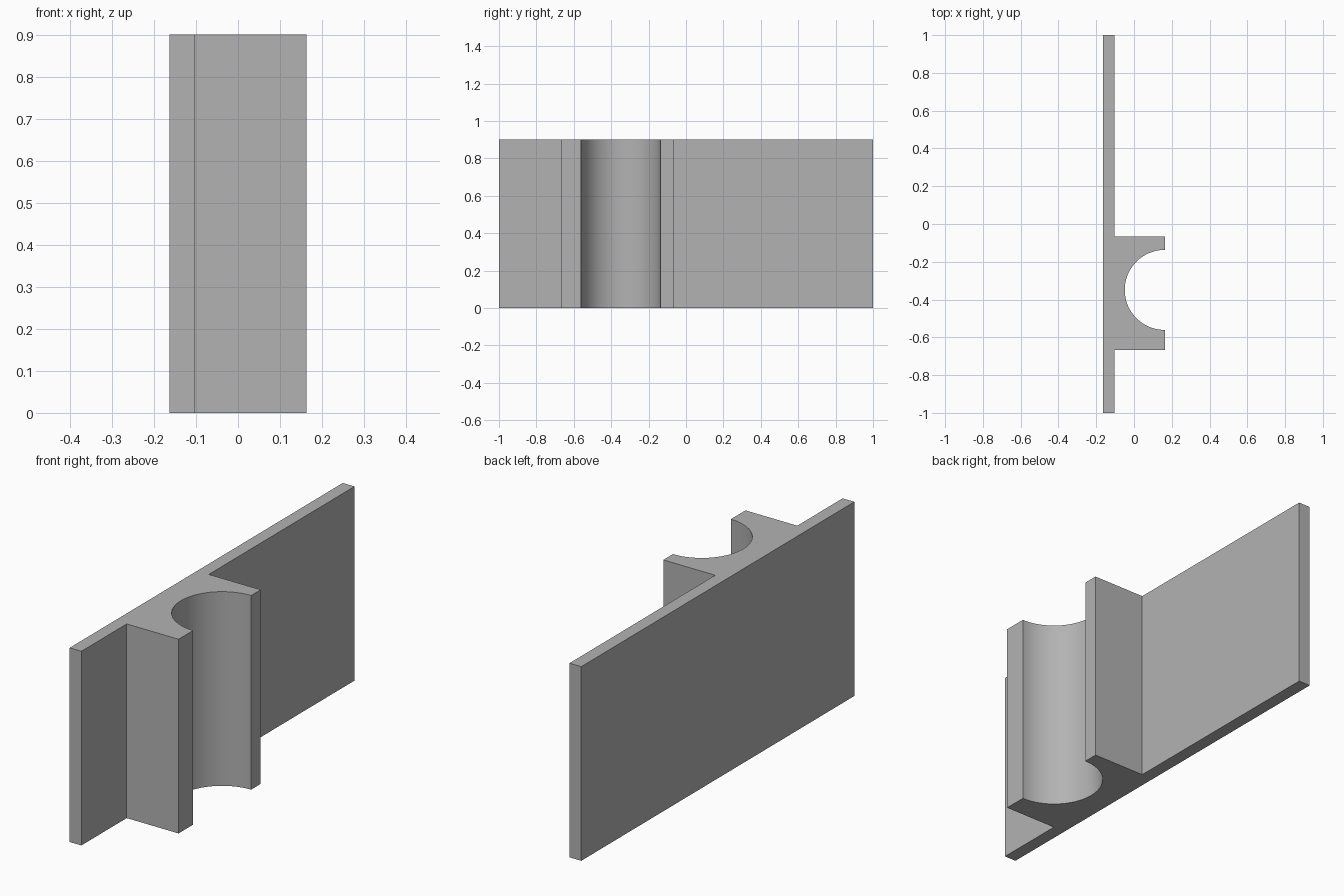
import bpy, bmesh
from math import cos, sin, pi, radians

cube = bpy.data.objects.get("Cube")
if cube:
    bpy.data.objects.remove(cube, do_unlink=True)

HEIGHT = 0.9
BACK, PLATE, FACE = -0.163, -0.103, 0.163      # x of plate back, plate front, block face
BLOCK_FRONT, BLOCK_REAR = -0.668, -0.067       # y ends of the block
GROOVE_Y, GROOVE_R = -0.349, 0.212
SEGMENTS = 48

# Single grey material
grey = bpy.data.materials.new("plain grey")
grey.use_nodes = True
colour = (0.45, 0.45, 0.45, 1)
grey.diffuse_color = colour
grey.node_tree.nodes["Principled BSDF"].inputs["Base Color"].default_value = colour

# Outline: long plate, block, half-round groove
groove = [(FACE - GROOVE_R * sin(pi * i / SEGMENTS),
           GROOVE_Y - GROOVE_R * cos(pi * i / SEGMENTS)) for i in range(SEGMENTS + 1)]
outline = [(BACK, -1), (PLATE, -1), (PLATE, BLOCK_FRONT), (FACE, BLOCK_FRONT),
           *groove,
           (FACE, BLOCK_REAR), (PLATE, BLOCK_REAR), (PLATE, 1), (BACK, 1)]

# Extrude the outline upward
bm = bmesh.new()
base = bm.faces.new([bm.verts.new((x, y, 0)) for x, y in outline])
top = bmesh.ops.extrude_face_region(bm, geom=[base], use_keep_orig=True)
bmesh.ops.translate(bm, vec=(0, 0, HEIGHT),
                    verts=[v for v in top["geom"] if isinstance(v, bmesh.types.BMVert)])
bmesh.ops.recalc_face_normals(bm, faces=bm.faces)
mesh = bpy.data.meshes.new("grooved_plate")
bm.to_mesh(mesh)
bm.free()
mesh.materials.append(grey)

plate = bpy.data.objects.new("grooved_plate", mesh)
bpy.context.collection.objects.link(plate)

# Smooth groove, sharp corners
bpy.ops.object.select_all(action="DESELECT")
plate.select_set(True)
bpy.context.view_layer.objects.active = plate
bpy.ops.object.shade_smooth_by_angle(angle=radians(30))
